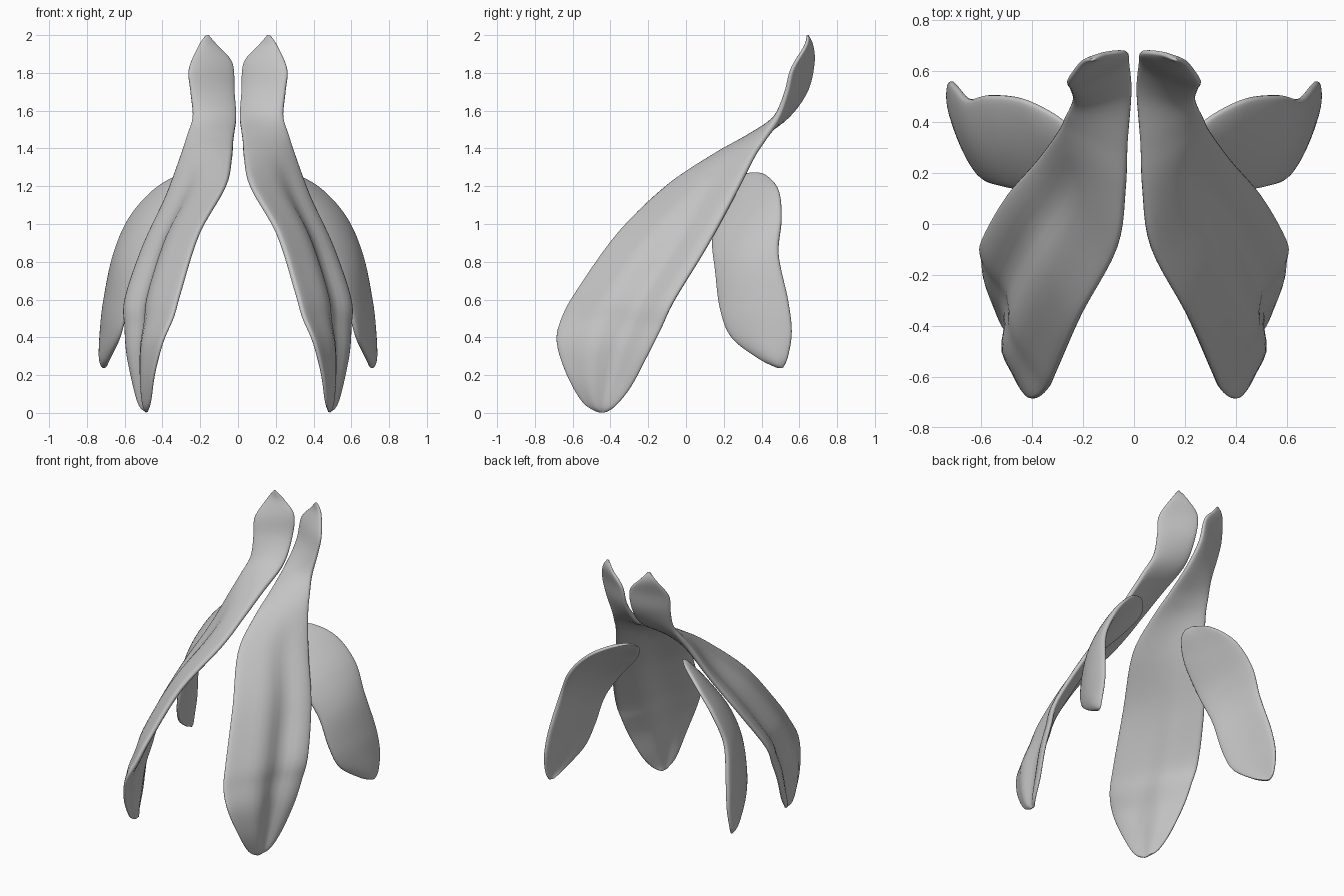
import bpy
import bmesh
import math
from mathutils import Vector

cube = bpy.data.objects.get("Cube")
if cube:
    bpy.data.objects.remove(cube, do_unlink=True)

# Single matte grey
grey = bpy.data.materials.new("soft_grey")
grey.use_nodes = True
colour = (0.55, 0.55, 0.55, 1)
grey.diffuse_color = colour
grey.node_tree.nodes["Principled BSDF"].inputs["Base Color"].default_value = colour

# Each station pairs a point on the front edge with one on the back edge
LARGE = [
    ((.155, .645, 2), (.17, .645, 2)),
    ((.105, .67, 1.94), (.21, .63, 1.94)),
    ((.03, .675, 1.85), (.26, .56, 1.82)),
    ((.02, .635, 1.7), (.25, .53, 1.7)),
    ((.01, .52, 1.56), (.24, .485, 1.57)),
    ((.025, .32, 1.45), (.27, .42, 1.46)),
    ((.035, .13, 1.35), (.30, .36, 1.36)),
    ((.07, -.1, 1.2), (.38, .25, 1.14)),
    ((.21, -.36, .95), (.5, .11, .88)),
    ((.305, -.575, .65), (.595, -.06, .6)),
    ((.345, -.655, .51), (.595, -.13, .45)),
    ((.4, -.685, .38), (.585, -.2, .31)),
    ((.445, -.635, .21), (.55, -.29, .14)),
    ((.465, -.55, .06), (.52, -.37, .04)),
    ((.48, -.47, .005), (.485, -.42, .005)),
]
SMALL = [
    ((.18, .295, 1.25), (.21, .335, 1.27)),
    ((.19, .245, 1.2), (.3, .42, 1.26)),
    ((.27, .18, 1.09), (.44, .49, 1.18)),
    ((.42, .14, .92), (.57, .505, 1.03)),
    ((.53, .155, .75), (.65, .49, .84)),
    ((.59, .18, .55), (.7, .54, .6)),
    ((.63, .24, .4), (.72, .56, .43)),
    ((.68, .38, .29), (.725, .54, .3)),
    ((.70, .48, .24), (.715, .515, .24)),
]


def spline(points, u):
    """Smooth curve through the points, u from 0 to 1."""
    last = len(points) - 1
    i = min(int(u * last), last - 1)
    f = u * last - i
    a, b, c, d = (Vector(points[min(max(i + k, 0), last)]) for k in (-1, 0, 1, 2))
    return b + f / 2 * (c - a + f * (2 * a - 5 * b + 4 * c - d + f * (3 * (b - c) + d - a)))


def fold(t, u):
    """Lengthwise rib with a groove beside it, fading at stem and tip."""
    end = min(1, (1 - u) * 5)
    rib = .016 * math.exp(-((t - .4) / .18) ** 2)
    groove = .04 * math.exp(-((t - .67) / .15) ** 2)
    start = max(0, min(1, (u - .44) * 6))
    return end * start * (rib - groove)


def petal(name, stations, mirror, thickness, cup, crease, rows=72, sides=36):
    front, back = zip(*stations)
    bm = bmesh.new()
    rings = []
    for r in range(rows + 1):
        u = r / rows
        a, b = spline(front, u), spline(back, u)
        lo, hi = max(0, u - .02), min(1, u + .02)
        along = (spline(front, hi) + spline(back, hi)
                 - spline(front, lo) - spline(back, lo))
        normal = along.cross(b - a).normalized()
        taper = math.sin(math.pi * min(max(u, .01), .99)) ** .5
        ring = []
        for s in range(sides):
            angle = 2 * math.pi * s / sides
            t = (1 - math.cos(angle)) / 2
            side = math.sin(angle)
            lift = cup * taper * math.sin(math.pi * t)
            lift += math.copysign(abs(side) ** .6, side) * thickness / 2 * taper
            # The fold is softer on the inner face
            lift += crease * fold(t, u) * (1 if side > 0 else .5)
            p = a.lerp(b, t) + normal * lift
            ring.append(bm.verts.new((p.x * mirror, p.y, max(p.z, 0))))
        rings.append(ring)
    for r0, r1 in zip(rings, rings[1:]):
        for s in range(sides):
            n = (s + 1) % sides
            bm.faces.new((r0[s], r0[n], r1[n], r1[s]))
    bm.faces.new(rings[0])
    bm.faces.new(rings[-1])
    bmesh.ops.recalc_face_normals(bm, faces=bm.faces)
    for face in bm.faces:
        face.smooth = True
    mesh = bpy.data.meshes.new(name)
    bm.to_mesh(mesh)
    bm.free()
    mesh.materials.append(grey)
    obj = bpy.data.objects.new(name, mesh)
    bpy.context.collection.objects.link(obj)


# Mirrored pairs of petals
for label, mirror in (("left", 1), ("right", -1)):
    petal(label + "_large_petal", LARGE, mirror, .06, cup=.004, crease=1)
    petal(label + "_small_petal", SMALL, mirror, .055, cup=.02, crease=0)
